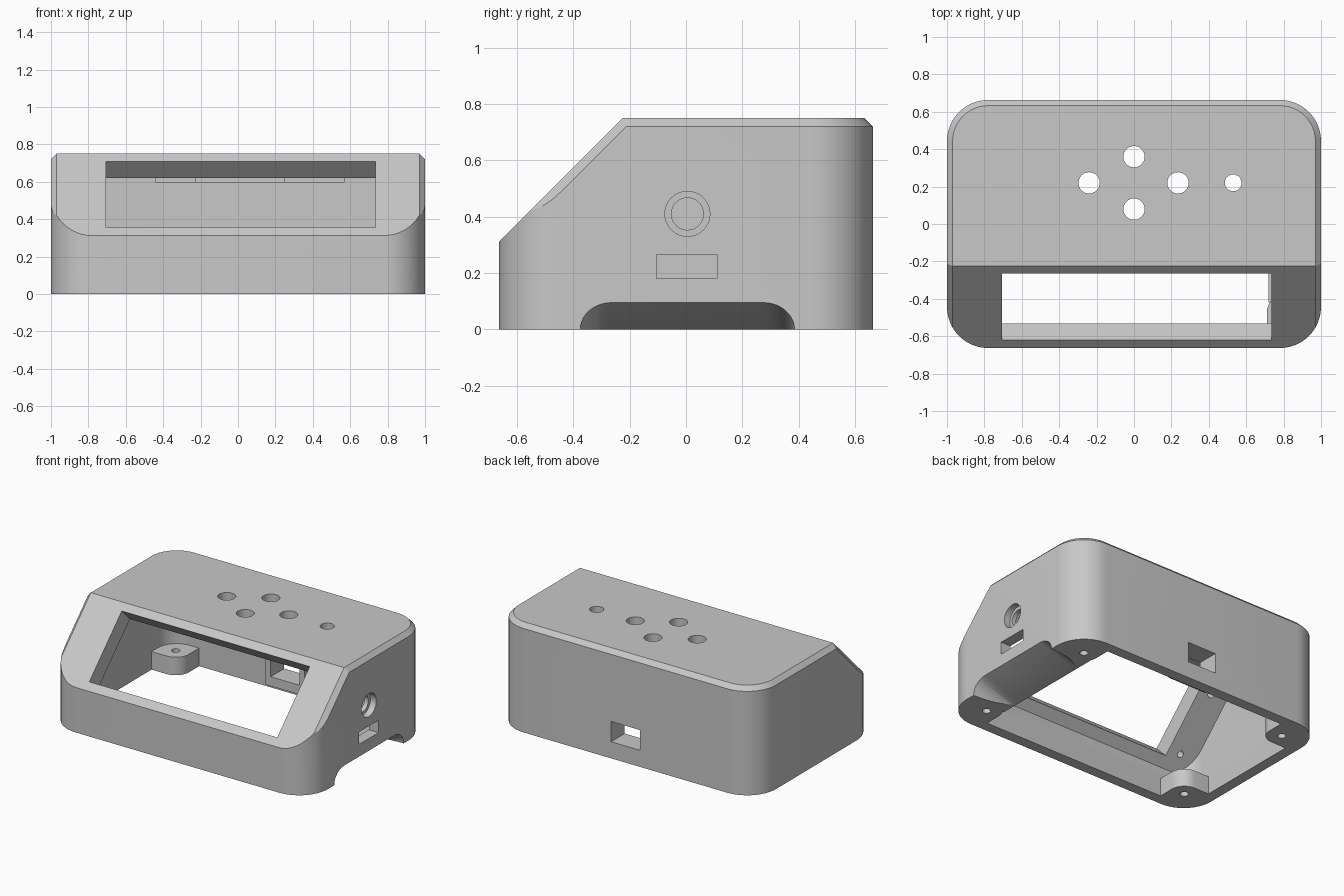
import bpy, bmesh, math
from mathutils import Vector, Matrix

cube = bpy.data.objects.get("Cube")
if cube:
    bpy.data.objects.remove(cube, do_unlink=True)

WALL = 0.075            # side walls and ceiling
PANEL = 0.127           # sloped display panel
HX, HY, TOP, RADIUS = 1.0, 0.663, 0.75, 0.22
SLOPE = 0.975           # sloped face lies on z = y + SLOPE
SLOPE_IN = SLOPE - PANEL * math.sqrt(2)
CHAMFER = 0.03

grey = bpy.data.materials.new("plain_grey")
grey.use_nodes = True
COLOUR = (0.58, 0.58, 0.58, 1)
grey.diffuse_color = COLOUR
grey.node_tree.nodes["Principled BSDF"].inputs["Base Color"].default_value = COLOUR


def make(name, bm):
    bmesh.ops.recalc_face_normals(bm, faces=bm.faces[:])
    mesh = bpy.data.meshes.new(name)
    bm.to_mesh(mesh)
    bm.free()
    mesh.materials.append(grey)
    ob = bpy.data.objects.new(name, mesh)
    bpy.context.collection.objects.link(ob)
    return ob


def loft(bm, rings):
    """Skin closed rings of equal length and cap both ends."""
    loops = [[bm.verts.new(p) for p in ring] for ring in rings]
    n = len(loops[0])
    for a, b in zip(loops, loops[1:]):
        for i in range(n):
            j = (i + 1) % n
            bm.faces.new((a[i], a[j], b[j], b[i]))
    bm.faces.new(loops[0][::-1])
    bm.faces.new(loops[-1])


def rounded_ring(hx, hy, r, z, steps=12):
    ring = []
    for k, (sx, sy) in enumerate([(1, 1), (-1, 1), (-1, -1), (1, -1)]):
        for i in range(steps + 1):
            a = math.pi / 2 * (k + i / steps)
            ring.append((sx * (hx - r) + r * math.cos(a),
                         sy * (hy - r) + r * math.sin(a), z))
    return ring


def slice_off(bm, point, normal):
    geom = bm.verts[:] + bm.edges[:] + bm.faces[:]
    cut = bmesh.ops.bisect_plane(bm, geom=geom, dist=1e-5, plane_co=point,
                                 plane_no=normal, clear_outer=True)["geom_cut"]
    bmesh.ops.holes_fill(bm, edges=[e for e in cut if isinstance(e, bmesh.types.BMEdge)])


def prism(name, outline, z):
    bm = bmesh.new()
    loft(bm, [[(x, y, h) for x, y in outline] for h in z])
    return make(name, bm)


def box(name, x, y, z):
    return prism(name, [(x[0], y[0]), (x[1], y[0]), (x[1], y[1]), (x[0], y[1])], z)


def rod(name, centre, axis, r, length, sides=32):
    bm = bmesh.new()
    turn = Vector(axis).to_track_quat('Z', 'Y').to_matrix().to_4x4()
    bmesh.ops.create_cone(bm, cap_ends=True, segments=sides, radius1=r, radius2=r,
                          depth=length, matrix=Matrix.Translation(centre) @ turn)
    return make(name, bm)


def combine(target, others, operation):
    for other in others:
        mod = target.modifiers.new(operation, 'BOOLEAN')
        mod.operation, mod.solver, mod.object = operation, 'EXACT', other
        bpy.context.view_layer.objects.active = target
        bpy.ops.object.modifier_apply(modifier=mod.name)
        bpy.data.objects.remove(other, do_unlink=True)


# Outer case with sloped front and chamfered upper edges
bm = bmesh.new()
loft(bm, [rounded_ring(HX, HY, RADIUS, 0),
          rounded_ring(HX, HY, RADIUS, TOP - CHAMFER),
          rounded_ring(HX - CHAMFER, HY - CHAMFER, RADIUS - CHAMFER, TOP)])
slice_off(bm, (0, 0, SLOPE), (0, -1, 1))
for s in (-1, 1):
    slice_off(bm, (s * (HX - CHAMFER), TOP - SLOPE, TOP), (s, -math.sqrt(0.5), math.sqrt(0.5)))
case = make("enclosure", bm)

# Hollow interior, open at the bottom
bm = bmesh.new()
loft(bm, [rounded_ring(HX - WALL, HY - WALL, RADIUS - WALL, z) for z in (-0.1, TOP - WALL)])
slice_off(bm, (0, 0, SLOPE_IN), (0, -1, 1))
combine(case, [make("cavity", bm)], 'DIFFERENCE')

# Corner screw bosses, rounded on the inner corner and running into the walls
BX, BY, BR = 0.81, 0.475, 0.1
outline = [(BX + BR * math.cos(a), BY + BR * math.sin(a))
           for a in (math.pi * (1 + i / 20) for i in range(11))]
outline += [(0.94, BY - BR), (0.94, 0.53), (0.87, 0.605), (BX - BR, 0.605)]
corners = [(sx, sy) for sx in (-1, 1) for sy in (-1, 1)]
inside = [prism("boss", [(sx * x, sy * y) for x, y in outline], (0, 0.125))
          for sx, sy in corners]

# Housing around the rear slot, cross-shaped plate under the buttons
inside.append(box("connector_housing", (-0.15, 0.15), (0.515, 0.62), (0.05, 0.28)))
inside.append(box("button_plate", (-0.44, 0.57), (0.1, 0.34), (0.595, 0.7)))
inside.append(box("button_plate_middle", (-0.23, 0.25), (-0.04, 0.47), (0.597, 0.71)))

# Sloped block behind the finger recess
bm = bmesh.new()
profile = [(0.718, 0), (0.95, 0), (0.95, 0.15), (0.718, 0.05)]
loft(bm, [[(x, y, z) for x, z in profile] for y in (-0.42, 0.42)])
inside.append(make("recess_block", bm))
combine(case, inside, 'UNION')

# Display window, square to the slope
cuts = []
window = box("window", (-0.705, 0.735), (-0.251, 0.251), (-0.25, 0.2))
window.data.transform(Matrix.Translation((0, -0.443, SLOPE - 0.443))
                      @ Matrix.Rotation(math.pi / 4, 4, 'X'))
cuts.append(window)

# Button holes
for x, y, r in [(0, 0.36, 0.057), (0, 0.08, 0.057), (-0.24, 0.22, 0.057),
                (0.235, 0.22, 0.057), (0.53, 0.22, 0.045)]:
    cuts.append(rod("button_hole", (x, y, 0.7), (0, 0, 1), r, 0.4))

# Stepped round socket and slots
cuts.append(rod("socket_step", (1, 0.005, 0.41), (1, 0, 0), 0.08, 0.09))
cuts.append(rod("socket_hole", (0.95, 0.005, 0.41), (1, 0, 0), 0.057, 0.4))
cuts.append(box("side_slot", (0.8, 1.1), (-0.105, 0.11), (0.18, 0.265)))
cuts.append(box("rear_slot", (-0.11, 0.11), (0.4, 0.8), (0.115, 0.255)))

# Screw holes in the bosses and behind the sloped face
for sx, sy in corners:
    cuts.append(rod("screw_hole", (sx * BX, sy * BY, 0.05), (0, 0, 1), 0.027, 0.3, 20))
for x in (-0.8, 0.8):
    for y in (-0.5, -0.2):
        cuts.append(rod("display_screw_hole", (x, y, y + SLOPE_IN),
                        (0, -1, 1), 0.022, 0.12, 16))

# Finger recess: arch profile swept inward and down
arch = [(-0.375, -0.2), (0.385, -0.2)]
for centre, start in ((0.275, 0), (-0.265, 90)):
    for i in range(11):
        a = math.radians(start + 9 * i)
        arch.append((centre + 0.11 * math.cos(a), 0.095 * math.sin(a)))
bm = bmesh.new()
loft(bm, [[(x, y, z + (x - 1) * 0.34) for y, z in arch] for x in (0.68, 1.06)])
cuts.append(make("finger_recess", bm))
combine(case, cuts, 'DIFFERENCE')

# Smooth curved walls, sharp edges kept
bpy.ops.object.select_all(action='DESELECT')
case.select_set(True)
bpy.context.view_layer.objects.active = case
bpy.ops.object.shade_smooth_by_angle(angle=math.radians(25))
